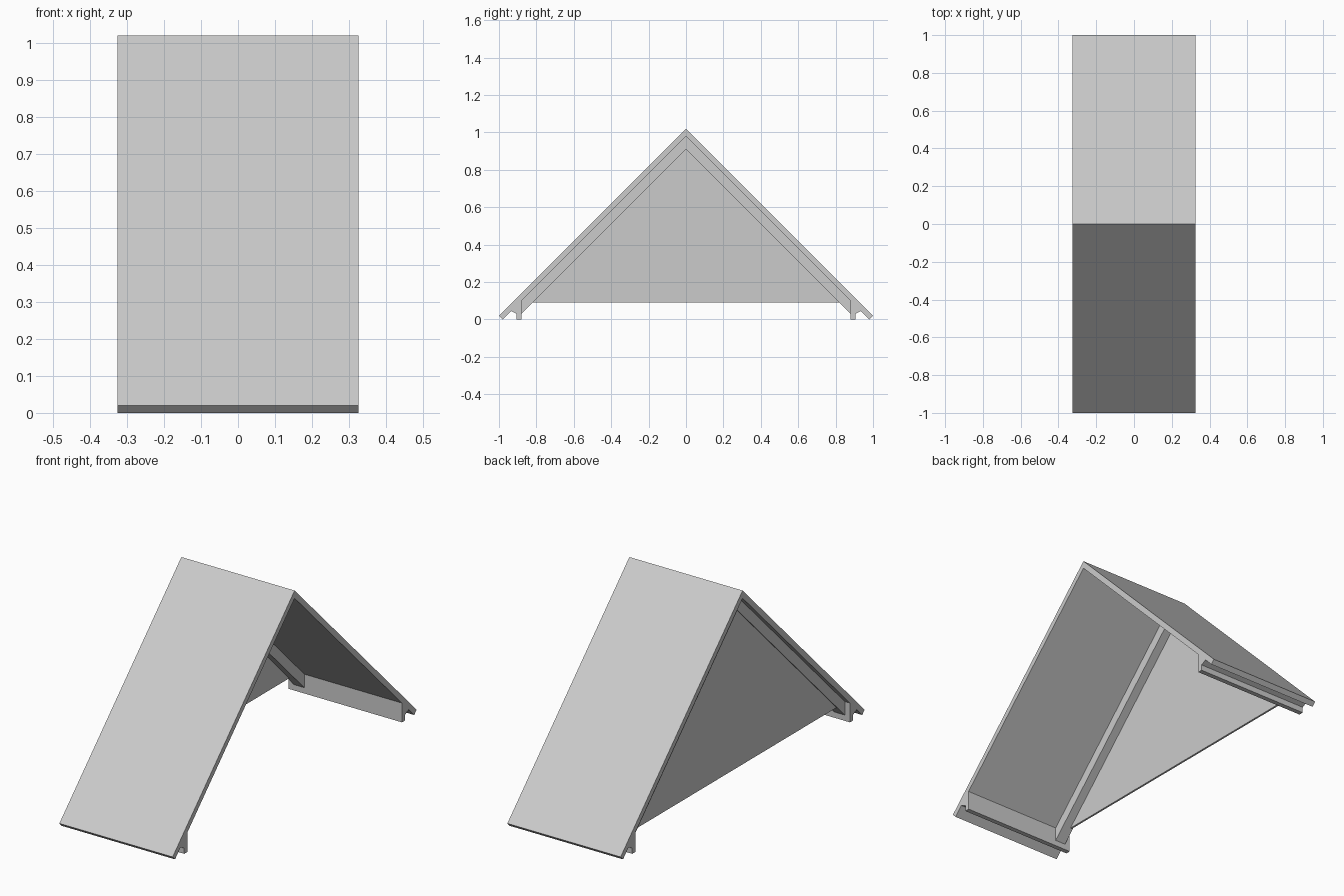
import bpy
import bmesh

if "Cube" in bpy.data.objects:
    bpy.data.objects.remove(bpy.data.objects["Cube"], do_unlink=True)

mat = bpy.data.materials.new("light_grey")
mat.use_nodes = True
grey = (0.6, 0.6, 0.6, 1)
mat.diffuse_color = grey
mat.node_tree.nodes["Principled BSDF"].inputs["Base Color"].default_value = grey

HALF = 0.325      # half the length along the ridge
RIDGE = 1.02      # top of the roof
UNDER = 0.98      # underside of the roof at the ridge
RAFTER = 0.91     # underside of the rafters at the ridge
WALL_Y = 0.88     # inner face of the eaves boards


def extrude_profile(name, profile, x0, x1):
    """Extrude a closed (y, z) outline from x0 to x1."""
    bm = bmesh.new()
    face = bm.faces.new([bm.verts.new((x0, y, z)) for y, z in profile])
    moved = bmesh.ops.extrude_face_region(bm, geom=[face])["geom"]
    verts = [v for v in moved if isinstance(v, bmesh.types.BMVert)]
    bmesh.ops.translate(bm, verts=verts, vec=(x1 - x0, 0, 0))
    bmesh.ops.recalc_face_normals(bm, faces=bm.faces)
    mesh = bpy.data.meshes.new(name)
    bm.to_mesh(mesh)
    bm.free()
    mesh.materials.append(mat)
    obj = bpy.data.objects.new(name, mesh)
    bpy.context.collection.objects.link(obj)
    return obj


def mirrored(half):
    """Complete a half outline, given from top centre to bottom centre."""
    return half + [(-y, z) for y, z in reversed(half) if y > 0]


# Folded roof sheet with square-cut eaves
extrude_profile("roof", mirrored([(0, RIDGE), (1, RIDGE - 1), (0.98, UNDER - 0.98),
                                  (0, UNDER)]), -HALF, HALF)

# Pair of rafters under the roof, meeting at the ridge
extrude_profile("gable_rafters",
                mirrored([(0, UNDER), (WALL_Y, UNDER - WALL_Y),
                          (WALL_Y, RAFTER - WALL_Y), (0, RAFTER)]), -0.295, -0.235)

# Triangular gable panel set between the rafters
extrude_profile("gable_wall", [(0, RAFTER), (RAFTER - 0.09, 0.09), (0.09 - RAFTER, 0.09)],
                -0.29, -0.28)

# Eaves boards with a drip groove, along both long sides
for side, sign in (("front", -1), ("back", 1)):
    outline = [(WALL_Y, UNDER - WALL_Y), (0.935, UNDER - 0.935), (0.905, 0.03),
               (0.905, 0), (WALL_Y, 0)]
    extrude_profile(side + "_eaves_board", [(sign * y, z) for y, z in outline], -HALF, HALF)
